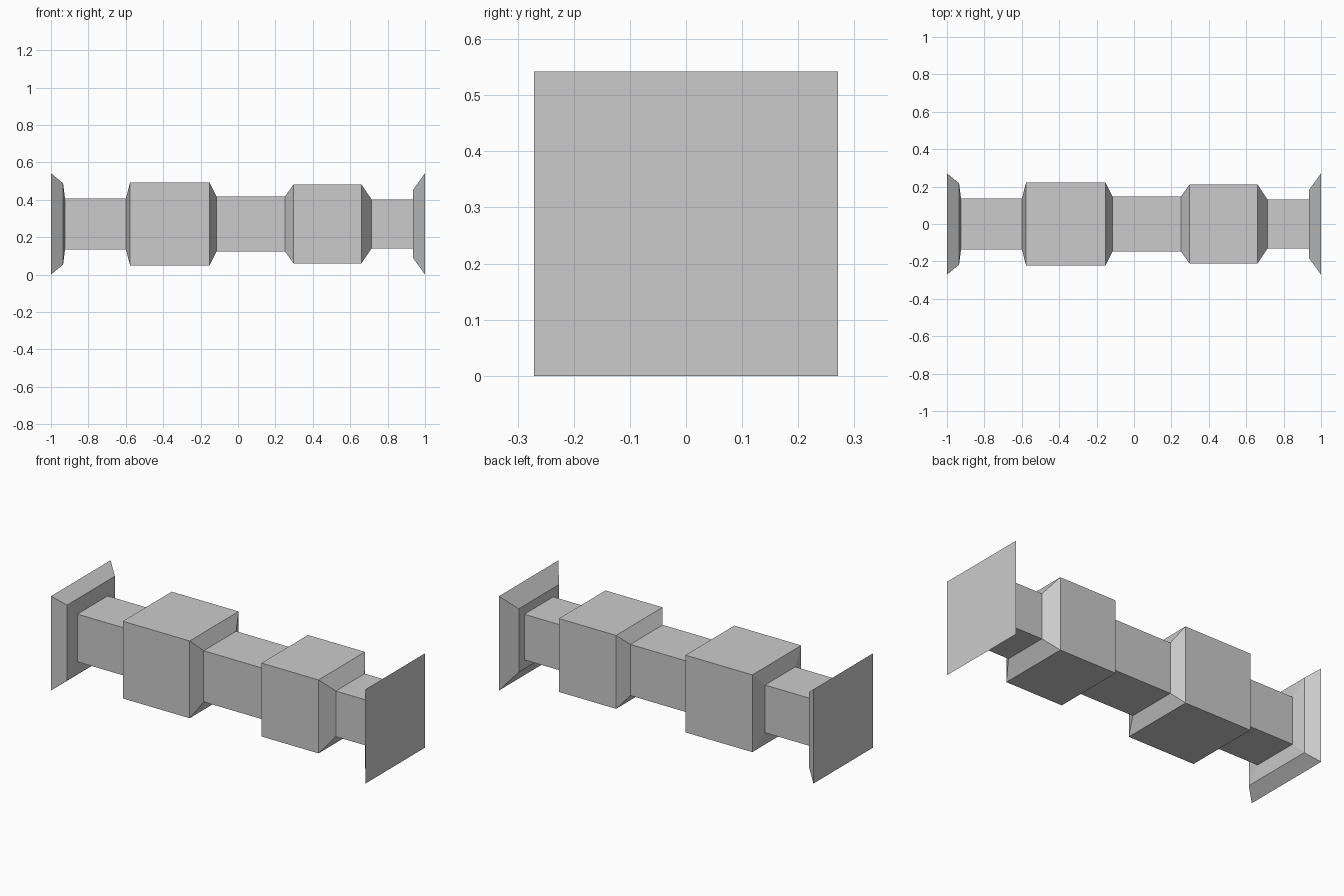
import bpy, bmesh

if "Cube" in bpy.data.objects:
    bpy.data.objects.remove(bpy.data.objects["Cube"])

CENTRE_Z = 0.271

# Square cross-sections along the bar: (x position, half width)
PROFILE = [
    (-1.0, 0.271), (-0.935, 0.217), (-0.925, 0.137),   # left flared end plate
    (-0.599, 0.137), (-0.577, 0.222),                  # left shaft, large block
    (-0.152, 0.222), (-0.115, 0.147),
    (0.251, 0.147), (0.297, 0.211),                    # middle shaft, small block
    (0.66, 0.211), (0.714, 0.131),
    (0.936, 0.131), (0.936, 0.182), (1.0, 0.271),      # right shaft, flared end plate
]


def square_loft(name, profile):
    bm = bmesh.new()
    rings = [[bm.verts.new((x, sy * h, CENTRE_Z + sz * h))
              for sy, sz in ((-1, -1), (1, -1), (1, 1), (-1, 1))]
             for x, h in profile]
    # Side walls between neighbouring squares
    for a, b in zip(rings, rings[1:]):
        for i in range(4):
            j = (i + 1) % 4
            bm.faces.new((a[i], a[j], b[j], b[i]))
    # End caps
    bm.faces.new(rings[0])
    bm.faces.new(rings[-1])
    bmesh.ops.recalc_face_normals(bm, faces=bm.faces)
    mesh = bpy.data.meshes.new(name)
    bm.to_mesh(mesh)
    bm.free()
    obj = bpy.data.objects.new(name, mesh)
    bpy.context.collection.objects.link(obj)
    return obj


# Stepped square bar with flared ends
square_loft("stepped_bar", PROFILE)
